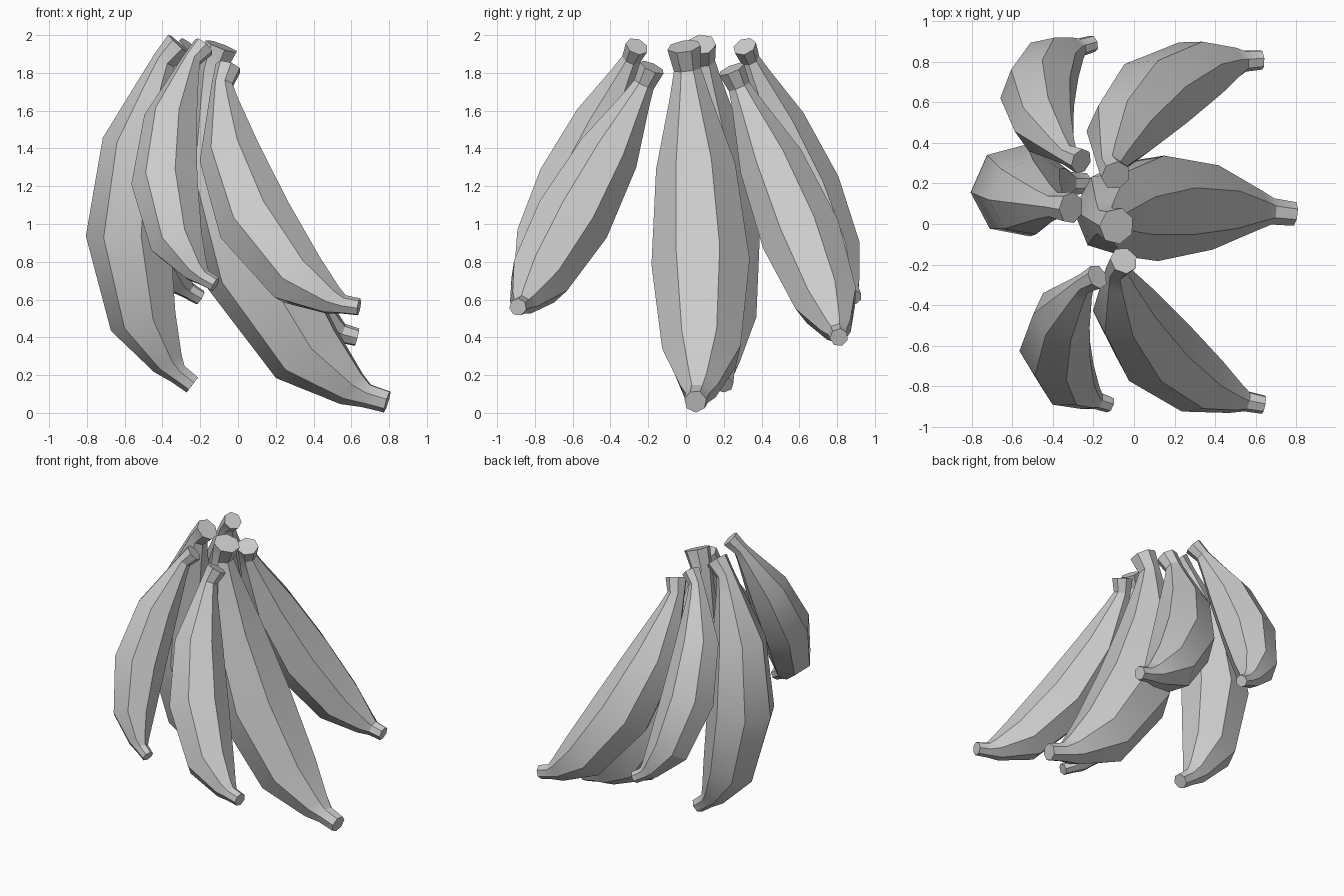
import bpy, bmesh, math
from mathutils import Vector

if "Cube" in bpy.data.objects:
    bpy.data.objects.remove(bpy.data.objects["Cube"])

SIDES = 7
# Banana profile: position along chord, share of the bow, radius / length
PROFILE = [(0, 0, .044), (.04, .27, .036), (.10, .42, .052), (.27, .80, .104),
           (.53, 1, .129), (.79, .80, .103), (.925, .41, .050), (.96, .25, .032), (1, 0, .029)]


def banana(name, stem, tip, bow):
    stem, tip, bow = Vector(stem), Vector(tip), Vector(bow)
    length = (tip - stem).length
    pts = [stem.lerp(tip, t) + bow * h for t, h, r in PROFILE]
    bm = bmesh.new()
    rings = []
    for i, p in enumerate(pts):
        # ring stands square to the path, with its inner side facing away from the bow
        tan = (pts[min(i + 1, len(pts) - 1)] - pts[max(i - 1, 0)]).normalized()
        side = tan.cross(bow).normalized()
        inner = tan.cross(side).normalized()
        r = PROFILE[i][2] * length
        ring = []
        for k in range(SIDES):
            a = math.tau * k / SIDES + math.radians(31)
            ring.append(bm.verts.new(p + (inner * math.cos(a) + side * math.sin(a)) * r))
        rings.append(ring)
    for a, b in zip(rings, rings[1:]):
        for k in range(SIDES):
            n = (k + 1) % SIDES
            bm.faces.new((a[k], a[n], b[n], b[k]))
    bm.faces.new(rings[0])
    bm.faces.new(rings[-1])
    bmesh.ops.recalc_face_normals(bm, faces=bm.faces)
    me = bpy.data.meshes.new(name)
    bm.to_mesh(me)
    bm.free()
    ob = bpy.data.objects.new(name, me)
    bpy.context.collection.objects.link(ob)
    bpy.ops.object.select_all(action='DESELECT')
    ob.select_set(True)
    bpy.context.view_layer.objects.active = ob
    bpy.ops.object.shade_smooth_by_angle(angle=math.radians(30))


# Outer row: stem, tip, bow
banana("banana_right_middle", (-.085, -.01, 1.94), (.79, .05, .06), (-.30, .06, -.17))
banana("banana_right_back", (-.09, .24, 1.82), (.63, .81, .40), (-.21, .07, -.14))
banana("banana_right_front", (-.05, -.18, 1.83), (.64, -.89, .56), (-.22, -.05, -.15))
# Inner row
banana("banana_left_middle", (-.31, .08, 1.95), (-.24, .20, .15), (-.30, .02, -.05))
banana("banana_left_back", (-.26, .31, 1.94), (-.20, .89, .61), (-.245, .02, -.06))
banana("banana_left_front", (-.18, -.26, 1.94), (-.12, -.89, .68), (-.235, -.02, -.06))
